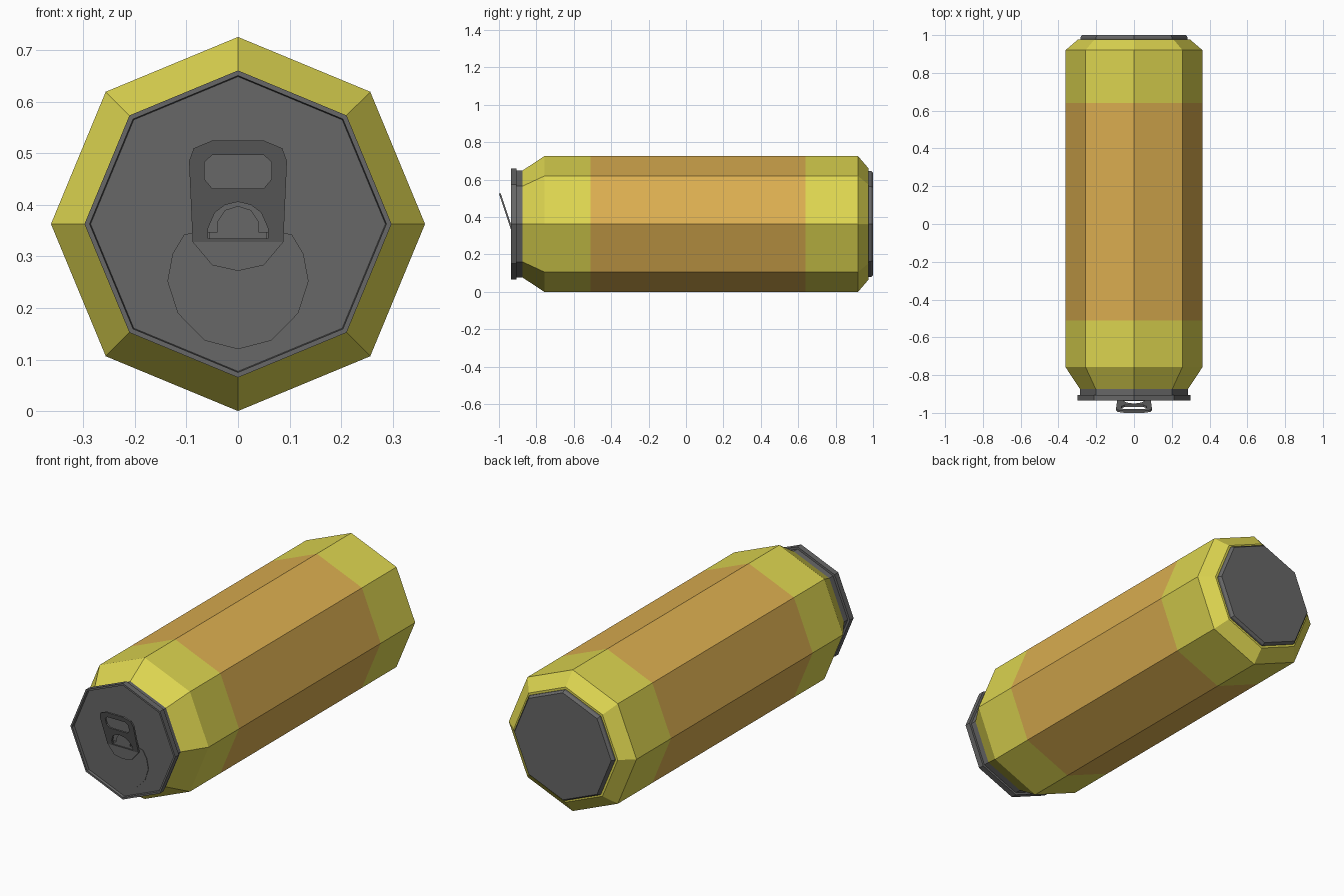
import bpy, bmesh, math

if "Cube" in bpy.data.objects:
    bpy.data.objects.remove(bpy.data.objects["Cube"])

SIDES, CZ = 8, 0.363          # octagonal can lying along y


def material(name, srgb):
    m = bpy.data.materials.new(name)
    lin = [((c / 255 + 0.055) / 1.055) ** 2.4 for c in srgb]
    m.diffuse_color = (*lin, 1)
    m.use_nodes = True
    m.node_tree.nodes["Principled BSDF"].inputs["Base Color"].default_value = m.diffuse_color
    return m


YELLOW = material("yellow paint", (221, 213, 80))
ORANGE = material("orange band", (219, 174, 80))
METAL = material("grey metal", (103, 103, 103))


def finish(name, bm, mats):
    bmesh.ops.recalc_face_normals(bm, faces=bm.faces[:])
    me = bpy.data.meshes.new(name)
    bm.to_mesh(me)
    bm.free()
    for m in mats:
        me.materials.append(m)
    ob = bpy.data.objects.new(name, me)
    bpy.context.collection.objects.link(ob)
    return ob


def lathe(name, profile, mats):
    """Octagonal rings from (y, radius) pairs, capped at both ends."""
    bm = bmesh.new()
    rings = []
    for y, r in profile:
        rings.append([bm.verts.new((r * math.cos(2 * math.pi * i / SIDES), y,
                                    CZ + r * math.sin(2 * math.pi * i / SIDES)))
                      for i in range(SIDES)])
    for a, b in zip(rings, rings[1:]):
        for i in range(SIDES):
            j = (i + 1) % SIDES
            bm.faces.new((a[i], a[j], b[j], b[i]))
    bm.faces.new(rings[0])
    bm.faces.new(rings[-1])
    return finish(name, bm, mats)


def mirrored(half):
    """Close a half outline (x >= 0) across the x = 0 plane."""
    return half + [(-x, z) for x, z in reversed(half) if x > 0]


def plate(name, outline, y0, y1):
    bm = bmesh.new()
    f = bm.faces.new([bm.verts.new((x, y0, z)) for x, z in outline])
    ext = bmesh.ops.extrude_face_region(bm, geom=[f])["geom"]
    for v in ext:
        if isinstance(v, bmesh.types.BMVert):
            v.co.y = y1
    return finish(name, bm, [METAL])


# Painted body with the orange band in the middle
body = lathe("can_body", [(-0.877, 0.284), (-0.757, 0.363), (-0.51, 0.363),
                          (0.64, 0.363), (0.92, 0.363), (0.977, 0.296)],
             [YELLOW, ORANGE])
for p in body.data.polygons:
    if -0.5 < p.center.y < 0.6 and abs(p.normal.y) < 0.1:
        p.material_index = 1

# Front rim with slightly recessed lid, and base
lathe("front_rim_and_lid", [(-0.87, 0.286), (-0.905, 0.286), (-0.905, 0.298),
                            (-0.935, 0.298), (-0.935, 0.288), (-0.921, 0.286)], [METAL])
lathe("can_base", [(0.97, 0.284), (0.988, 0.284), (1.0, 0.275)], [METAL])

# Mouth panel scored into the lid
plate("mouth_panel", mirrored([(0, 0.12), (0.065, 0.137), (0.117, 0.19), (0.137, 0.252),
                               (0.127, 0.305), (0.105, 0.342), (0.085, 0.347)]),
      -0.919, -0.924)

# Pull tab: flat outline with two holes, bent up off the lid
outlines = [
    mirrored([(0, 0.272), (0.05, 0.283), (0.088, 0.328), (0.095, 0.485),
              (0.086, 0.51), (0.05, 0.525)]),
    mirrored([(0.05, 0.432), (0.065, 0.45), (0.065, 0.483), (0.05, 0.497)]),
    mirrored([(0.058, 0.335), (0.058, 0.355), (0.045, 0.385), (0.025, 0.4), (0, 0.406)]),
]
cu = bpy.data.curves.new("tab_outline", "CURVE")
cu.dimensions = "2D"
cu.fill_mode = "BOTH"
cu.extrude = 0.005
for pts in outlines:
    s = cu.splines.new("POLY")
    s.points.add(len(pts) - 1)
    for p, (x, z) in zip(s.points, pts):
        p.co = (x, z, 0, 1)
    s.use_cyclic_u = True
helper = bpy.data.objects.new("tab_outline", cu)
bpy.context.collection.objects.link(helper)
bpy.context.view_layer.update()
flat = bpy.data.meshes.new_from_object(
    helper.evaluated_get(bpy.context.evaluated_depsgraph_get()))
bpy.data.objects.remove(helper)

BEND, LID_Y, SLOPE = 0.328, -0.929, 0.335
bm = bmesh.new()
bm.from_mesh(flat)
bmesh.ops.remove_doubles(bm, verts=bm.verts[:], dist=1e-5)
bmesh.ops.bisect_plane(bm, geom=bm.verts[:] + bm.edges[:] + bm.faces[:],
                       plane_co=(0, BEND, 0), plane_no=(0, 1, 0))
for v in bm.verts:
    x, z, t = v.co
    v.co = (x, LID_Y - SLOPE * max(0, z - BEND) + t, z)
for f in bm.faces:
    f.smooth = False
    f.material_index = 0
finish("pull_tab", bm, [METAL])

# Rivet tongue inside the lower tab hole
plate("rivet_tongue", mirrored([(0.055, 0.333), (0.055, 0.347), (0.04, 0.347),
                                (0.04, 0.368), (0.025, 0.39), (0, 0.398)]),
      -0.92, -0.932)
